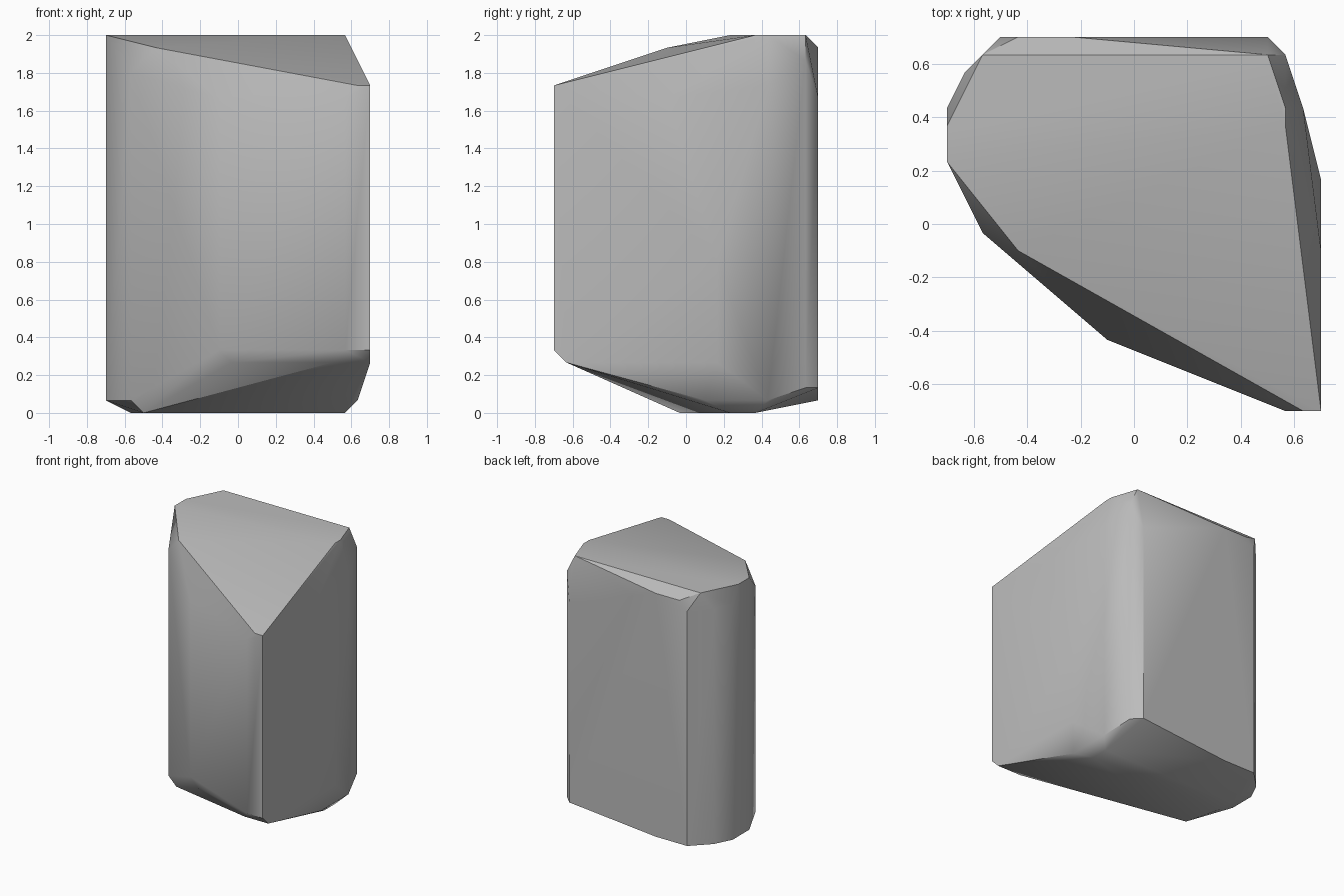
import bpy
import bmesh
import math
from mathutils import Vector

default_cube = bpy.data.objects.get("Cube")
if default_cube:
    bpy.data.objects.remove(default_cube, do_unlink=True)

# Stone colour
stone_grey = bpy.data.materials.new("stone_grey")
stone_grey.use_nodes = True
grey = (0.5, 0.5, 0.5, 1)
stone_grey.diffuse_color = grey
stone_grey.node_tree.nodes["Principled BSDF"].inputs["Base Color"].default_value = grey

# All corners lie on a coarse lattice
CELL = 1 / 15
HALF_WIDTH = 10.5


def lattice_point(x, y, z):
    return Vector((x - HALF_WIDTH, y - HALF_WIDTH, z)) * CELL


# Wall corners: x, y, lower height, upper height
walls = [
    (0, 14, 1, 30), (0, 16, 1, 30), (0, 17, 1, 28), (1, 19, 1, 28),
    (3, 21, 1, 28), (4, 21, 1, 29), (7, 21, 1, 29), (18, 21, 2, 25),
    (19, 20, 2, 28), (20, 17, 1, 26), (21, 13, 4, 12), (21, 9, 4, 25),
    (21, 0, 5, 26), (20, 0, 5, 26), (19, 0, 5, 25), (12, 3, 5, 25),
    (9, 4, 5, 25), (2, 10, 1, 27),
]
# Sloping cap and worn underside
cap = [(2, 20, 30), (18, 20, 30), (19, 17, 30), (19, 16, 30), (4, 9, 29)]
underside = [
    (3, 10, 0), (2, 14, 0), (2, 16, 0), (19, 14, 0), (19, 16, 0),
    (20, 12, 1), (18, 1, 4), (21, 1, 4), (10, 4, 4),
]

corners = cap + underside
for x, y, low, high in walls:
    corners += [(x, y, low), (x, y, high)]

# Wrap the corners in a convex boulder
bm = bmesh.new()
for corner in corners:
    bm.verts.new(lattice_point(*corner))
hull = bmesh.ops.convex_hull(bm, input=bm.verts[:], use_existing_faces=False)
spare = {v for v in hull["geom_interior"] + hull["geom_unused"]
         if isinstance(v, bmesh.types.BMVert)}
bmesh.ops.delete(bm, geom=list(spare), context="VERTS")
bmesh.ops.dissolve_limit(bm, angle_limit=math.radians(0.5),
                         verts=bm.verts[:], edges=bm.edges[:])
bmesh.ops.recalc_face_normals(bm, faces=bm.faces[:])

mesh = bpy.data.meshes.new("boulder")
bm.to_mesh(mesh)
bm.free()
mesh.materials.append(stone_grey)
boulder = bpy.data.objects.new("boulder", mesh)
bpy.context.collection.objects.link(boulder)

# Soft worn sides with crisp breaks
bpy.ops.object.select_all(action="DESELECT")
boulder.select_set(True)
bpy.context.view_layer.objects.active = boulder
bpy.ops.object.shade_smooth_by_angle(angle=math.radians(30))
